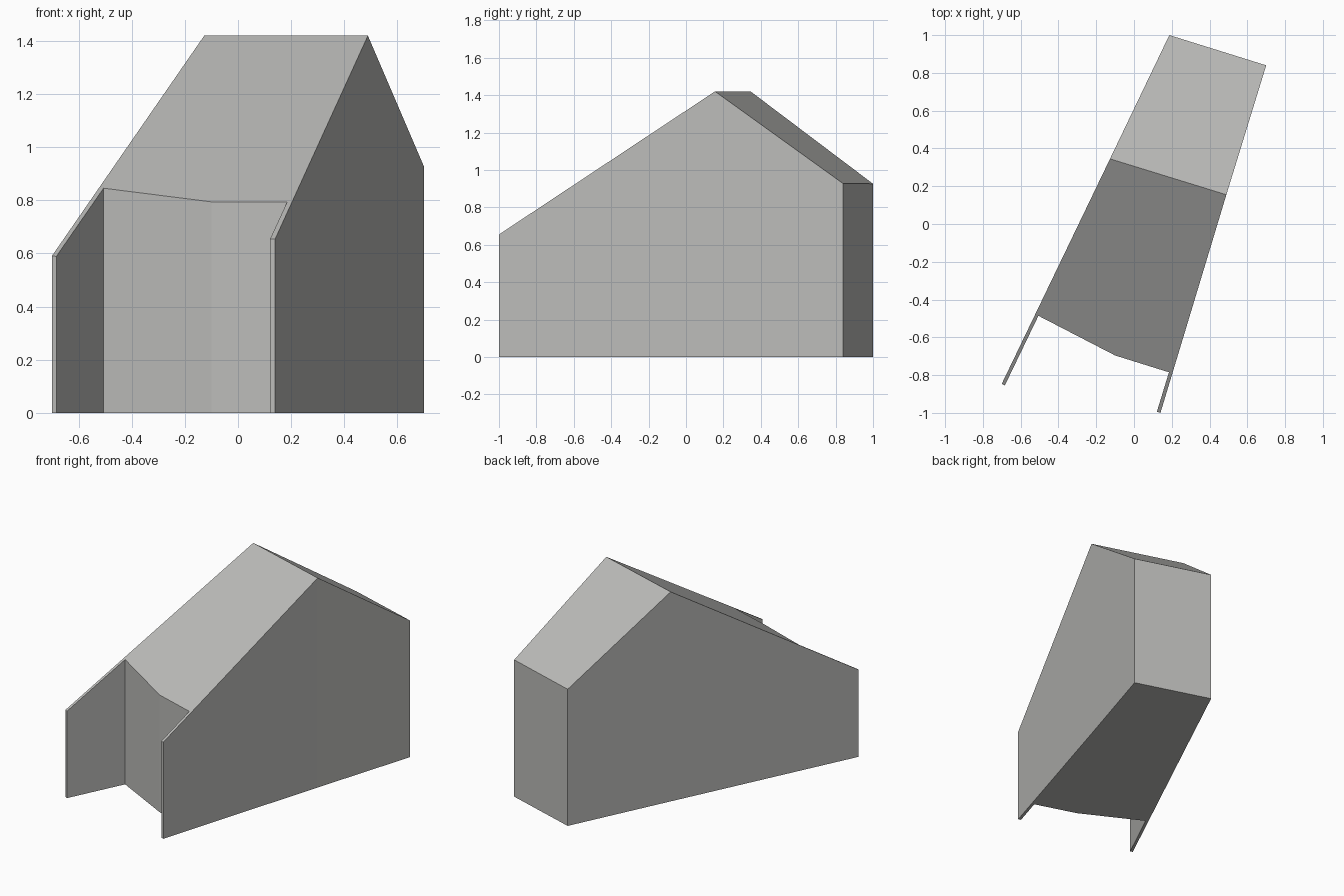
import bpy, bmesh
from mathutils import Vector

if "Cube" in bpy.data.objects:
    bpy.data.objects.remove(bpy.data.objects["Cube"])

stone = bpy.data.materials.new("light grey")
stone.diffuse_color = (0.5, 0.5, 0.485, 1)
stone.use_nodes = True
stone.node_tree.nodes["Principled BSDF"].inputs["Base Color"].default_value = stone.diffuse_color

# Footprint, anticlockwise; the ridge ends are points 0 and 8
plan = [(-0.127, 0.345),
        (-0.70, -0.846), (-0.684, -0.855), (-0.506, -0.486), (-0.10, -0.696),
        (0.185, -0.785), (0.121, -0.994), (0.14, -1.0),
        (0.489, 0.155), (0.70, 0.84), (0.187, 1.0)]
RIDGE = 8
a, b = Vector(plan[0]), Vector(plan[RIDGE])
across = Vector((a.y - b.y, b.x - a.x)).normalized()   # points to the back


def roof_height(p):
    """Height of the gable roof over a plan point."""
    d = (Vector(p) - a).dot(across)
    return 1.42 + 0.634 * d if d < 0 else 1.42 - 0.6875 * d


bm = bmesh.new()
low = [bm.verts.new((x, y, 0)) for x, y in plan]
top = [bm.verts.new((x, y, roof_height((x, y)))) for x, y in plan]
n = len(plan)

# Walls
for i in range(n):
    j = (i + 1) % n
    bm.faces.new((low[i], low[j], top[j], top[i]))
# Floor, front roof slope, back roof slope
bm.faces.new(low[::-1])
bm.faces.new(top[:RIDGE + 1])
bm.faces.new(top[RIDGE:] + top[:1])
bmesh.ops.recalc_face_normals(bm, faces=bm.faces[:])

mesh = bpy.data.meshes.new("gabled_house")
bm.to_mesh(mesh)
bm.free()
mesh.materials.append(stone)
house = bpy.data.objects.new("gabled_house", mesh)
bpy.context.collection.objects.link(house)
